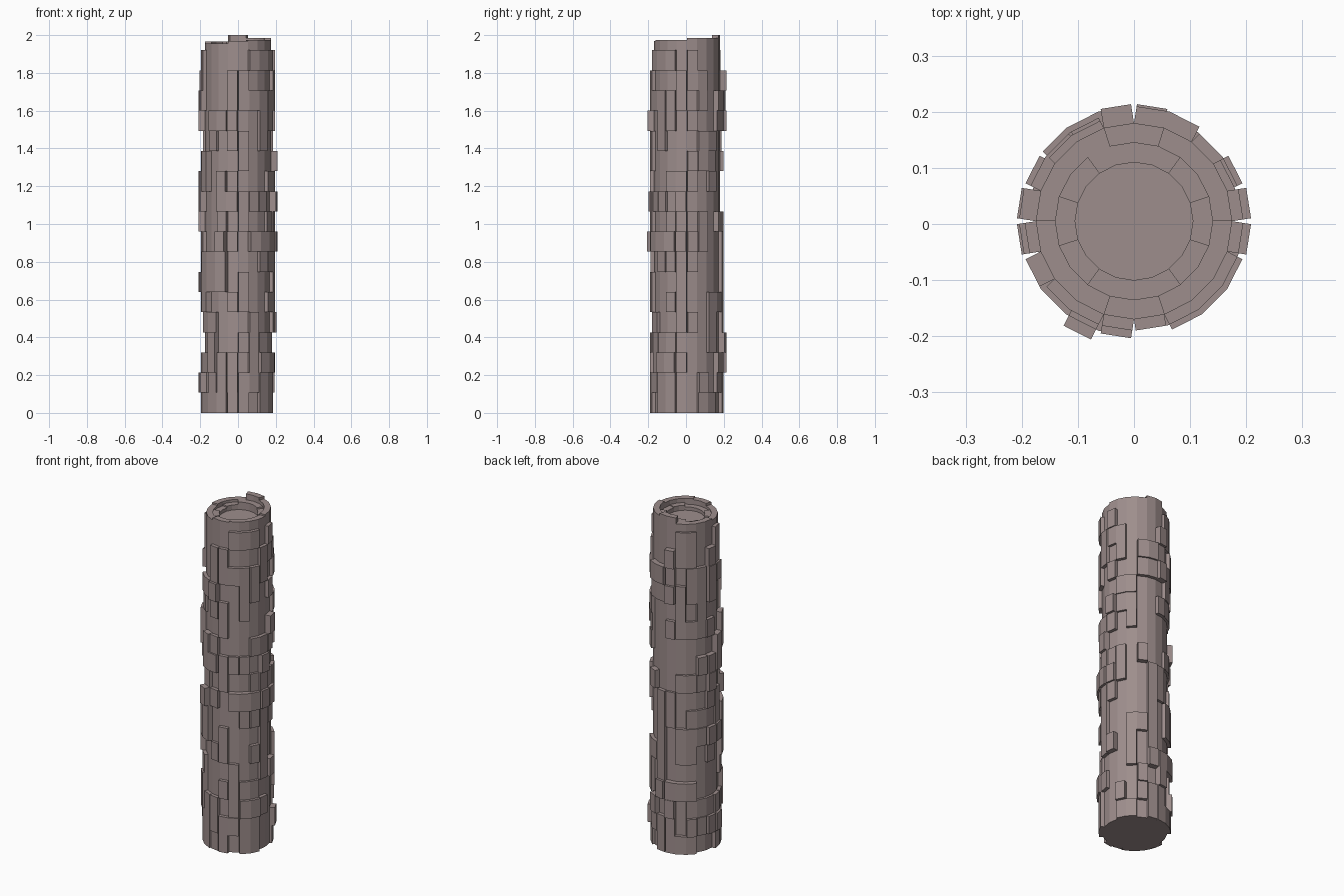
import bpy, bmesh, random
from math import cos, sin, pi

if "Cube" in bpy.data.objects:
    bpy.data.objects.remove(bpy.data.objects["Cube"])

random.seed(11)
SIDES, ROWS, R, CY = 20, 18, 0.175, 0.005
TOP = 1.92
STEP = TOP / ROWS
A = 2 * pi / SIDES

mat = bpy.data.materials.new("bark_brown")
mat.diffuse_color = (0.34, 0.27, 0.265, 1)
mat.use_nodes = True
mat.node_tree.nodes["Principled BSDF"].inputs["Base Color"].default_value = mat.diffuse_color


def pt(r, i, z):
    return (r * cos(i * A), CY + r * sin(i * A), z)


def poly(bm, pts):
    bm.faces.new([bm.verts.new(p) for p in pts])


def finish(bm, name):
    bmesh.ops.remove_doubles(bm, verts=bm.verts, dist=1e-5)
    me = bpy.data.meshes.new(name)
    bm.to_mesh(me)
    bm.free()
    me.materials.append(mat)
    ob = bpy.data.objects.new(name, me)
    bpy.context.collection.objects.link(ob)


def offset(s, n, k, d):
    """Outer corner k of a plate n sides wide: ends move along the face normal."""
    if k == 0:
        a, m = (s + 0.5) * A, d
    elif k == n:
        a, m = (s + n - 0.5) * A, d
    else:
        a, m = (s + k) * A, d / cos(A / 2)
    x, y, _ = pt(R, s + k, 0)
    return x + m * cos(a), y + m * sin(a)


def plate(bm, r, h, s, n, d):
    z0, z1 = r * STEP, (r + h) * STEP
    out = [offset(s, n, k, d) for k in range(n + 1)]
    for k in range(n):
        a, b = out[k], out[k + 1]
        poly(bm, [(*a, z0), (*b, z0), (*b, z1), (*a, z1)])
        poly(bm, [pt(R, s + k, z1), (*a, z1), (*b, z1), pt(R, s + k + 1, z1)])
        poly(bm, [pt(R, s + k, z0), pt(R, s + k + 1, z0), (*b, z0), (*a, z0)])
    poly(bm, [pt(R, s, z0), (*out[0], z0), (*out[0], z1), pt(R, s, z1)])
    poly(bm, [pt(R, s + n, z0), pt(R, s + n, z1), (*out[n], z1), (*out[n], z0)])


# Bark: raised plates, first those seen on the outline, then scattered ones
bark = bmesh.new()
raised, blocked = set(), set()
DEPTH = [0, 0.02, 0.034]
outline = {(9, 10): "121001211222102211",
           (19, 0): "001011112121201111",
           (14, 15): "111101101111112110",
           (4, 5): "112211111000102120"}
for pair, levels in outline.items():
    for r, c in enumerate(levels):
        if c == "0":
            blocked.update((r, s) for s in pair)
        else:
            s = random.choice(pair)
            plate(bark, r, 1, s, 1, DEPTH[int(c)])
            raised.add((r, s))
plate(bark, 8, 1, 13, 1, 0.05)
raised.add((8, 13))
for r in range(ROWS):
    for s in range(SIDES):
        if random.random() > 0.4:
            continue
        h = min(random.choice([1, 1, 1, 1, 2]), ROWS - r)
        n = random.choice([1, 1, 2, 3])
        while n:    # narrow the plate until it fits
            cells = {(r + i, (s + k) % SIDES) for i in range(h) for k in range(n)}
            if not cells & (raised | blocked):
                plate(bark, r, h, s, n, random.choice([0.014, 0.02, 0.02, 0.03]))
                raised |= cells
                break
            n -= 1
finish(bark, "bark_plates")

# Trunk: the flat wall between plates and the base
trunk = bmesh.new()
for r in range(ROWS):
    for s in range(SIDES):
        if (r, s) not in raised:
            z0, z1 = r * STEP, (r + 1) * STEP
            poly(trunk, [pt(R, s, z0), pt(R, s + 1, z0), pt(R, s + 1, z1), pt(R, s, z1)])
finish(trunk, "trunk")

# Base: closes the trunk and the lowest plates
base = bmesh.new()
poly(base, [pt(R, s, 0) for s in reversed(range(SIDES))])
finish(base, "base")

# Heartwood: the sunken centre of the cut end
heart = bmesh.new()
poly(heart, [pt(0.105, s, TOP) for s in range(SIDES)])
finish(heart, "heartwood")


# Growth rings: arc blocks of uneven height around the heartwood
def ring(name, ri, ro, arcs):
    bm = bmesh.new()
    for s, e, z in arcs:
        for k in range(s, e):
            poly(bm, [pt(ri, k, z), pt(ro, k, z), pt(ro, k + 1, z), pt(ri, k + 1, z)])
            poly(bm, [pt(ro, k, TOP), pt(ro, k + 1, TOP), pt(ro, k + 1, z), pt(ro, k, z)])
            poly(bm, [pt(ri, k, TOP), pt(ri, k, z), pt(ri, k + 1, z), pt(ri, k + 1, TOP)])
        poly(bm, [pt(ri, s, TOP), pt(ro, s, TOP), pt(ro, s, z), pt(ri, s, z)])
        poly(bm, [pt(ri, e, TOP), pt(ri, e, z), pt(ro, e, z), pt(ro, e, TOP)])
    finish(bm, name)


ring("outer_growth_ring", 0.14, R,
     [(0, 4, 1.985), (4, 6, 2.0), (6, 10, 1.965), (10, 14, 1.955), (14, 16, 1.97), (16, 20, 1.975)])
ring("inner_growth_ring", 0.105, 0.14,
     [(1, 3, 1.955), (3, 7, 1.965), (7, 9, 1.95), (9, 11, 1.94), (11, 13, 1.95),
      (13, 17, 1.94), (17, 19, 1.95), (19, 21, 1.945)])
